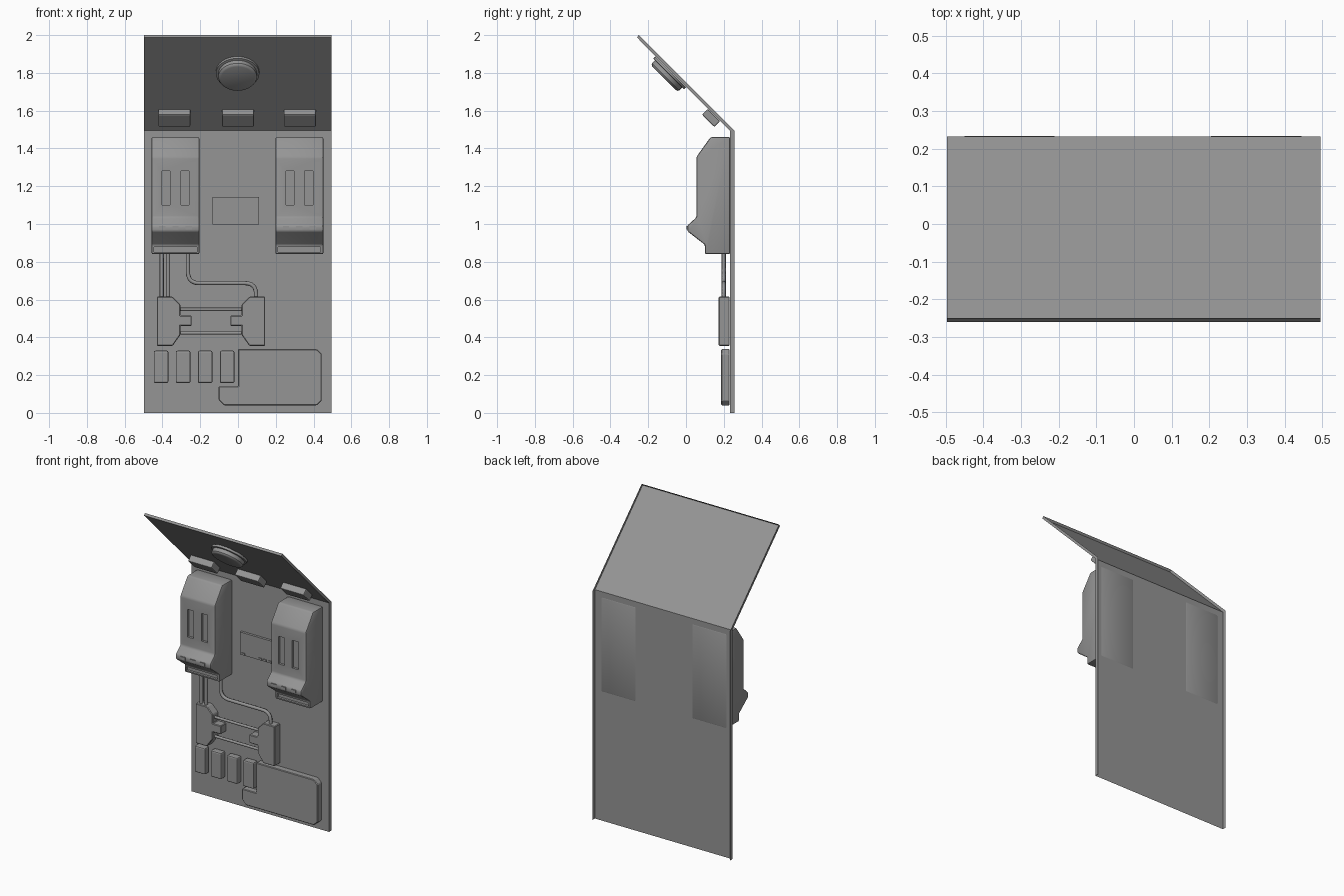
import bpy
import bmesh
from math import radians
from mathutils import Matrix, Vector

if "Cube" in bpy.data.objects:
    bpy.data.objects.remove(bpy.data.objects["Cube"], do_unlink=True)

grey = bpy.data.materials.new("mid_grey")
grey.use_nodes = True
grey.diffuse_color = (0.3, 0.3, 0.3, 1)
grey.node_tree.nodes["Principled BSDF"].inputs["Base Color"].default_value = grey.diffuse_color

WALL = 0.232         # plane of the wall sheet
BACK = WALL - 0.001  # back of the parts mounted on it


def finish(bm, name, bevel=0, segments=1, matrix=None):
    bmesh.ops.recalc_face_normals(bm, faces=bm.faces)
    if matrix:
        bm.transform(matrix)
    mesh = bpy.data.meshes.new(name)
    bm.to_mesh(mesh)
    bm.free()
    mesh.materials.append(grey)
    ob = bpy.data.objects.new(name, mesh)
    bpy.context.collection.objects.link(ob)
    if bevel:
        mod = ob.modifiers.new("Bevel", 'BEVEL')
        mod.width, mod.segments = bevel, segments
        mod.limit_method, mod.angle_limit = 'ANGLE', radians(30)
    return ob


def prism(name, points, offset, **kw):
    """Extrude a closed outline of 3D points along an offset."""
    bm = bmesh.new()
    face = bm.faces.new([bm.verts.new(p) for p in points])
    new = bmesh.ops.extrude_face_region(bm, geom=[face])["geom"]
    bmesh.ops.translate(bm, vec=offset, verts=[v for v in new if isinstance(v, bmesh.types.BMVert)])
    return finish(bm, name, **kw)


def wall_plate(name, outline, front, **kw):
    return prism(name, [(x, BACK, z) for x, z in outline], (0, front - BACK, 0), **kw)


def box(name, lo, hi, **kw):
    bm = bmesh.new()
    bmesh.ops.create_cube(bm, size=1)
    lo, hi = Vector(lo), Vector(hi)
    bm.transform(Matrix.Translation((lo + hi) / 2) @ Matrix.Diagonal((*(hi - lo), 1)))
    return finish(bm, name, **kw)


def smooth(ob):
    bpy.ops.object.select_all(action='DESELECT')
    ob.select_set(True)
    bpy.context.view_layer.objects.active = ob
    bpy.ops.object.shade_smooth_by_angle(angle=radians(35))


def tube(name, points, radius, bend=0.05):
    """Round cable through points, with its corners rounded."""
    pts = [Vector(p) for p in points]
    path = [pts[0]]
    for a, b, c in zip(pts, pts[1:], pts[2:]):
        p, q = b + (a - b).normalized() * bend, b + (c - b).normalized() * bend
        for i in range(7):
            t = i / 6
            path.append(p * (1 - t) ** 2 + b * 2 * t * (1 - t) + q * t * t)
    path.append(pts[-1])
    curve = bpy.data.curves.new(name, 'CURVE')
    curve.dimensions = '3D'
    curve.bevel_depth, curve.bevel_resolution, curve.use_fill_caps = radius, 2, True
    spline = curve.splines.new('POLY')
    spline.points.add(len(path) - 1)
    for sp, p in zip(spline.points, path):
        sp.co = (*p, 1)
    curve.materials.append(grey)
    ob = bpy.data.objects.new(name, curve)
    bpy.context.collection.objects.link(ob)


# Wall and slanted canopy: a bent sheet, open behind, with a rim on the sides and canopy end
inner = [(WALL, 0), (WALL, 1.494), (-0.26, 1.988)]
outer = [(0.257, 0), (0.257, 1.493), (-0.25, 2)]
bm = bmesh.new()
(in_r, out_r), (in_l, out_l) = [[[bm.verts.new((x, y, z)) for y, z in line] for line in (inner, outer)]
                                for x in (-0.497, 0.495)]
for a, b in ((in_r, in_l), (in_r, out_r), (in_l, out_l)):
    for i in (0, 1):
        bm.faces.new((a[i], a[i + 1], b[i + 1], b[i]))
bm.faces.new((in_r[2], in_l[2], out_l[2], out_r[2]))
finish(bm, "wall_and_canopy")

# Two large wall units
unit_back = WALL + 0.002
unit_profile = [(unit_back, 1.46), (0.13, 1.46), (0.055, 1.355), (0.055, 1.035), (0.007, 0.992),
                (0.007, 0.962), (0.1, 0.89), (0.1, 0.84), (unit_back, 0.84)]
for side, cx in (("right", -0.331), ("left", 0.325)):
    unit = prism(side + "_unit", [(cx - 0.127, y, z) for y, z in unit_profile], (0.254, 0, 0),
                 bevel=0.009, segments=2)
    # Two vertical slots and a bottom groove cut into the body
    cutters = [box("slot_cutter", (cx + s * 0.05 - 0.022, 0, 1.1), (cx + s * 0.05 + 0.022, 0.07, 1.28))
               for s in (-1, 1)]
    cutters.append(box("groove_cutter", (cx - 0.113, 0.05, 0.853), (cx + 0.113, 0.115, 0.878)))
    for cutter in cutters:
        cutter.hide_render = True
        mod = unit.modifiers.new("Cut", 'BOOLEAN')
        mod.operation, mod.object, mod.solver = 'DIFFERENCE', cutter, 'EXACT'
    bpy.context.view_layer.objects.active = unit
    for mod in list(unit.modifiers):
        bpy.ops.object.modifier_apply(modifier=mod.name)
    for cutter in cutters:
        bpy.data.objects.remove(cutter, do_unlink=True)
    smooth(unit)
    # Buttons on the nose
    for i in (-1, 0, 1):
        x = cx + i * 0.071
        box(side + "_unit_button", (x - 0.017, 0.003, 0.97), (x + 0.017, 0.02, 0.989))

# Small display with buttons along its lower edge
box("display", (-0.136, 0.215, 0.997), (0.11, BACK, 1.143))
for x in (-0.11, 0.013, 0.045, 0.08):
    box("display_button", (x - 0.011, 0.209, 1.0), (x + 0.011, 0.22, 1.013))

# Cables below the units
for x in (-0.404, -0.37):
    tube("straight_cable", [(x, 0.2, 0.86), (x, 0.2, 0.6)], 0.011)
tube("bent_cable", [(-0.265, 0.2, 0.86), (-0.265, 0.2, 0.687), (0.096, 0.2, 0.687),
                    (0.096, 0.2, 0.6)], 0.011, bend=0.06)

# Mirrored pair of connector blocks with inner tabs, joined by two rods
connector = [(0.286, 0.615), (0.203, 0.615), (0.162, 0.573), (0.162, 0.515), (0.102, 0.515),
             (0.102, 0.46), (0.162, 0.46), (0.162, 0.413), (0.203, 0.355), (0.286, 0.355)]
for side, s in (("right", -1), ("left", 1)):
    wall_plate(side + "_connector", [(-0.143 + s * x, z) for x, z in connector], 0.173, bevel=0.004)
for z in (0.548, 0.423):
    tube("connector_rod", [(-0.33, 0.2, z), (0.04, 0.2, z)], 0.009)

# Row of four rounded keys
for i in range(4):
    x = -0.446 + i * 0.1167
    box("key", (x, 0.186, 0.158), (x + 0.077, BACK, 0.329), bevel=0.008, segments=2)

# Stepped lower panel
wall_plate("lower_panel", [(0, 0.337), (0.417, 0.337), (0.443, 0.312), (0.443, 0.065), (0.417, 0.04),
                           (-0.075, 0.04), (-0.103, 0.07), (-0.103, 0.14), (0, 0.14)],
           0.186, bevel=0.004)


# Parts under the canopy, placed in its tilted frame
def canopy_frame(x, y, z):
    return Matrix.Translation((x, y, z)) @ Matrix.Rotation(radians(135), 4, 'X')


# Lamp: flange with a rounded disc
bm = bmesh.new()
rings = []
for r, h in ((0.115, 0.002), (0.115, 0.016), (0.102, 0.018), (0.102, 0.04), (0.097, 0.047), (0.087, 0.051)):
    circle = bmesh.ops.create_circle(bm, segments=32, radius=r)["verts"]
    bmesh.ops.translate(bm, vec=(0, 0, h), verts=circle)
    rings.append(circle)
for a, b in zip(rings, rings[1:]):
    for i in range(32):
        j = (i + 1) % 32
        bm.faces.new((a[i], a[j], b[j], b[i]))
bm.faces.new(rings[0])
bm.faces.new(rings[-1])
smooth(finish(bm, "canopy_lamp", matrix=canopy_frame(-0.002, -0.08, 1.807)))

for x in (-0.337, 0, 0.328):
    box("canopy_clip", (-0.085, -0.046, 0), (0.085, 0.046, 0.043), bevel=0.006, segments=2,
        matrix=canopy_frame(x, 0.148, 1.577))
